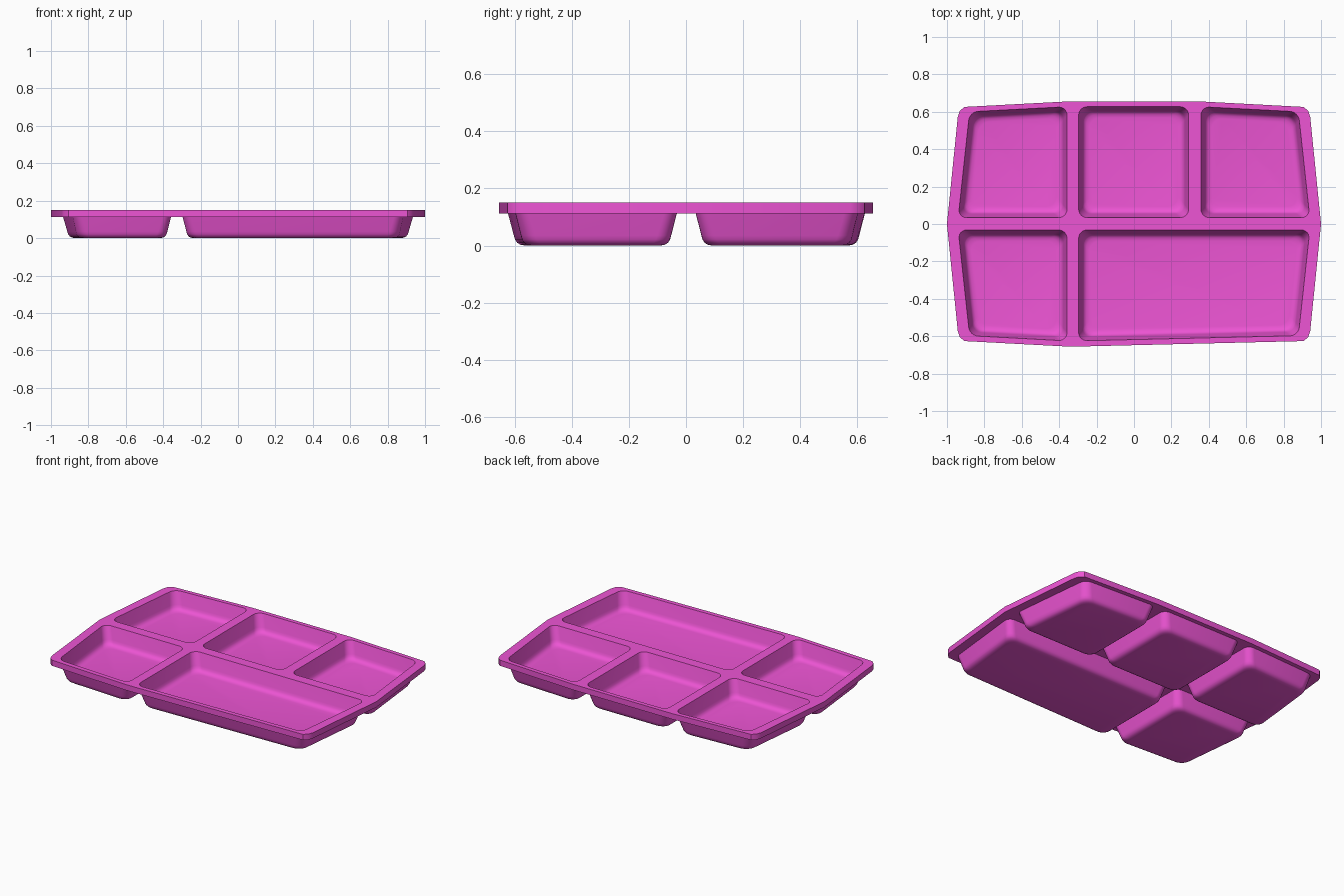
import bpy, bmesh
from mathutils import Vector
from math import radians

if "Cube" in bpy.data.objects:
    bpy.data.objects.remove(bpy.data.objects["Cube"])

RIM_TOP, SHEET = 0.15, 0.037   # rim height, vertical thickness of the tray


def inset_rounded(corners, inset, radius, steps=6):
    """Counter-clockwise polygon moved inward, with rounded corners."""
    pts = [Vector(c) for c in corners]
    n = len(pts)
    moved = []
    for i in range(n):
        d0 = (pts[i] - pts[i - 1]).normalized()
        d1 = (pts[(i + 1) % n] - pts[i]).normalized()
        n0, n1 = Vector((-d0.y, d0.x)), Vector((-d1.y, d1.x))
        moved.append(pts[i] + (n0 + n1) * inset / (1 + n0.dot(n1)))
    out = []
    for i in range(n):
        p = moved[i]
        a = p + (moved[i - 1] - p).normalized() * radius
        b = p + (moved[(i + 1) % n] - p).normalized() * radius
        w = 0.7071  # rational weight gives a near-circular corner
        for s in range(steps + 1):
            t = s / steps
            k0, k1, k2 = (1 - t) ** 2, 2 * t * (1 - t) * w, t * t
            out.append((a * k0 + p * k1 + b * k2) / (k0 + k1 + k2))
    return out


def add_ring(bm, pts, z):
    return [bm.verts.new((p[0], p[1], z)) for p in pts]


def bridge(bm, r0, r1):
    for i in range(len(r0)):
        bm.faces.new((r0[i - 1], r0[i], r1[i], r1[i - 1]))


# Compartment openings, counter-clockwise
back_left = [(-0.940, 0.034), (-0.358, 0.034), (-0.358, 0.627), (-0.879, 0.600)]
front_left = [(-0.879, -0.597), (-0.358, -0.625), (-0.358, -0.032), (-0.940, -0.032)]
openings = [
    back_left,
    [(-x, y) for x, y in reversed(back_left)],                              # back right
    [(-0.296, 0.034), (0.292, 0.034), (0.292, 0.627), (-0.296, 0.627)],     # back middle
    front_left,
    [(-0.296, -0.625), (0.879, -0.597), (0.940, -0.032), (-0.296, -0.032)], # front right
]

# Compartment wall profile: (inset, depth below the surface)
profile = [(0.0, 0.0), (0.020, 0.078), (0.024, 0.092), (0.031, 0.103),
           (0.042, 0.110), (0.058, 0.113)]

# Rim outline with small cut corners
corner = [(0.942, 0.575), (0.931, 0.605), (0.907, 0.626)]
back = corner + [(0.36, 0.655), (-0.36, 0.655)] + [(-x, y) for x, y in reversed(corner)]
front = ([(-x, -y) for x, y in corner] + [(-0.36, -0.655), (-0.29, -0.655)]
         + [(x, -y) for x, y in reversed(corner)])
outline = [(1, 0)] + back + [(-1, 0)] + front

# The tray: an upper and a lower skin of the same shape, joined round the rim
bm = bmesh.new()
rims = []
for z in (RIM_TOP, RIM_TOP - SHEET):
    rim = add_ring(bm, outline, z)
    loops = [rim]
    bowls = []
    for corners in openings:
        rings = [add_ring(bm, inset_rounded(corners, i, 0.045 + i * 0.2), z - d)
                 for i, d in profile]
        loops.append(rings[0])
        bowls.append(rings)
    edges = [bm.edges.new((r[i - 1], r[i])) for r in loops for i in range(len(r))]
    bmesh.ops.triangle_fill(bm, use_beauty=True, use_dissolve=False,
                            edges=edges, normal=(0, 0, 1))
    for rings in bowls:
        for r0, r1 in zip(rings, rings[1:]):
            bridge(bm, r0, r1)
        bm.faces.new(rings[-1])
    rims.append(rim)
bridge(bm, *rims)
bmesh.ops.recalc_face_normals(bm, faces=bm.faces)

mesh = bpy.data.meshes.new("compartment_tray")
bm.to_mesh(mesh)
bm.free()
tray = bpy.data.objects.new("compartment_tray", mesh)
bpy.context.collection.objects.link(tray)

# Magenta plastic
plastic = bpy.data.materials.new("magenta_plastic")
plastic.diffuse_color = (0.85, 0.09, 0.66, 1)
plastic.use_nodes = True
plastic.node_tree.nodes["Principled BSDF"].inputs["Base Color"].default_value = plastic.diffuse_color
mesh.materials.append(plastic)
tray.select_set(True)
bpy.context.view_layer.objects.active = tray
bpy.ops.object.shade_smooth_by_angle(angle=radians(30))
